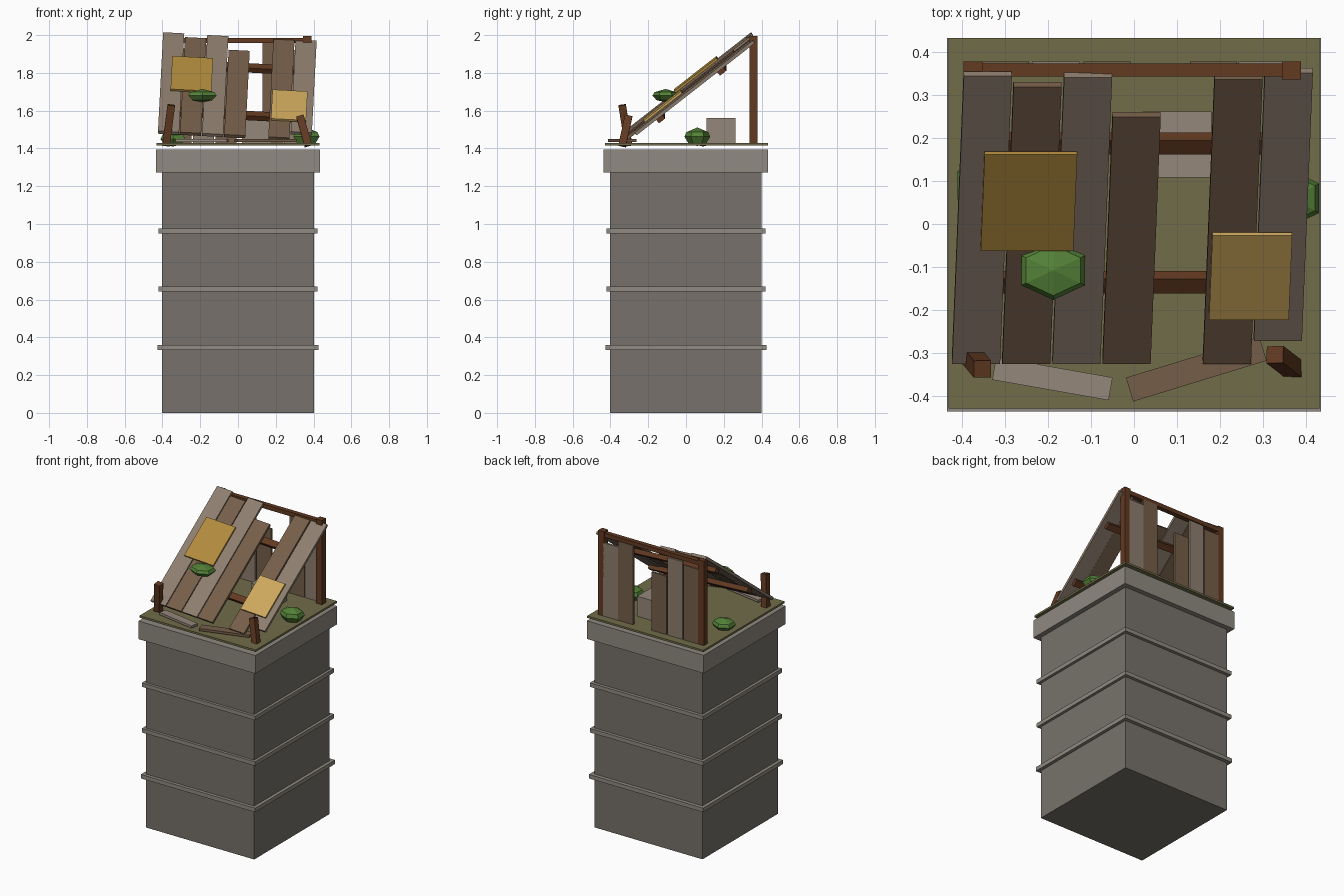
import bpy, bmesh
from math import radians, sin, cos, pi
from mathutils import Matrix, Vector

if "Cube" in bpy.data.objects:
    bpy.data.objects.remove(bpy.data.objects["Cube"])


def material(name, r, g, b):
    m = bpy.data.materials.new(name)
    m.diffuse_color = tuple((c / 255) ** 2.2 for c in (r, g, b)) + (1,)
    m.use_nodes = True
    m.node_tree.nodes["Principled BSDF"].inputs["Base Color"].default_value = m.diffuse_color
    return m


STONE = material("stone", 118, 113, 106)
TRIM = material("pale_stone", 142, 137, 128)
MOSS = material("moss", 112, 108, 74)
GREY_WOOD = material("weathered_wood", 140, 125, 110)
BROWN_WOOD = material("brown_wood", 116, 94, 74)
BEAM = material("dark_timber", 98, 60, 38)
GOLD = material("old_sheet", 176, 138, 64)
PALE_GOLD = material("pale_sheet", 204, 166, 92)
LEAF = material("leaf", 84, 128, 58)
CRATE = material("crate_wood", 148, 134, 122)


def finish(name, bm, mat):
    bmesh.ops.recalc_face_normals(bm, faces=bm.faces)
    me = bpy.data.meshes.new(name)
    bm.to_mesh(me)
    bm.free()
    me.materials.append(mat)
    ob = bpy.data.objects.new(name, me)
    bpy.context.collection.objects.link(ob)
    return ob


def box(name, centre, size, mat, frame=Matrix()):
    bm = bmesh.new()
    bmesh.ops.create_cube(bm, size=1)
    m = frame @ Matrix.Translation(centre) @ Matrix.Diagonal((*size, 1))
    bmesh.ops.transform(bm, matrix=m, verts=bm.verts)
    return finish(name, bm, mat)


def span(name, lo, hi, mat):
    lo, hi = Vector(lo), Vector(hi)
    return box(name, (lo + hi) / 2, hi - lo, mat)


def leaning_post(name, bottom, top, width, mat):
    # square post whose axis runs between two points
    b, t = Vector(bottom), Vector(top)
    d = t - b
    rot = Vector((0, 0, 1)).rotation_difference(d).to_matrix().to_4x4()
    return box(name, (0, 0, 0), (width, width, d.length), mat,
               Matrix.Translation((b + t) / 2) @ rot)


def bush(name, centre, rx, ry, rz):
    # six-sided faceted clump
    bm = bmesh.new()
    rings = [[bm.verts.new((r * cos(a), r * sin(a), z))
              for a in (pi / 6 + k * pi / 3 for k in range(6))]
             for r, z in ((0.85, 0.5), (1, 0), (0.7, -0.7))]
    for lower, upper in zip(rings, rings[1:]):
        for k in range(6):
            j = (k + 1) % 6
            bm.faces.new((lower[k], lower[j], upper[j], upper[k]))
    for ring, z in ((rings[0], 1), (rings[-1], -1)):
        tip = bm.verts.new((0, 0, z))
        for k in range(6):
            bm.faces.new((ring[k], ring[(k + 1) % 6], tip))
    m = Matrix.Translation(centre) @ Matrix.Diagonal((rx, ry, rz, 1))
    bmesh.ops.transform(bm, matrix=m, verts=bm.verts)
    return finish(name, bm, LEAF)


# Stone tower
span("tower_body", (-0.403, -0.403, 0), (0.403, 0.4, 1.28), STONE)
for i, z in enumerate((0.346, 0.655, 0.962)):
    w = 0.425 if i == 0 else 0.421
    box(f"tower_band_{i + 1}", (0, 0, z), (2 * w, 2 * w, 0.027), TRIM)
box("tower_cap", (0, -0.002, 1.333), (0.87, 0.87, 0.122), TRIM)
box("moss_floor", (0, 0.002, 1.421), (0.865, 0.863, 0.013), MOSS)

# Standing frame
for side, x in (("left", -0.375), ("right", 0.367)):
    span(f"back_post_{side}", (x - 0.022, 0.336, 1.415), (x + 0.022, 0.378, 1.995), BEAM)
span("back_beam", (-0.37, 0.343, 1.957), (0.367, 0.374, 1.985), BEAM)
leaning_post("front_post_left", (-0.381, -0.304, 1.415), (-0.353, -0.338, 1.63), 0.04, BEAM)
leaning_post("front_post_right", (0.372, -0.338, 1.415), (0.328, -0.304, 1.57), 0.04, BEAM)

# Back wall planks: x, height, material
for i, (x, h, mat) in enumerate(((-0.30, 0.51, BROWN_WOOD), (-0.182, 0.53, GREY_WOOD),
                                 (-0.063, 0.40, BROWN_WOOD), (0.185, 0.54, BROWN_WOOD),
                                 (0.298, 0.50, GREY_WOOD))):
    box(f"wall_plank_{i + 1}", (x, 0.371, 1.42 + h / 2), (0.11, 0.014, h), mat)

# Sloping roof, tipped a little to the right
ROOF = (Matrix.Translation((0, 0.011, 1.722)) @ Matrix.Rotation(radians(3), 4, 'Y')
        @ Matrix.Rotation(radians(38), 4, 'X'))
V = cos(radians(38))
for i, (u, y0, y1, mat) in enumerate(((-0.355, -0.32, 0.35, GREY_WOOD),
                                      (-0.238, -0.32, 0.325, BROWN_WOOD),
                                      (-0.121, -0.32, 0.347, GREY_WOOD),
                                      (-0.004, -0.32, 0.255, BROWN_WOOD),
                                      (0.230, -0.32, 0.342, BROWN_WOOD),
                                      (0.347, -0.271, 0.354, GREY_WOOD))):
    box(f"roof_plank_{i + 1}", (u, ((y0 + y1) / 2 - 0.011) / V, -0.006 if i == 5 else 0),
        (0.112, (y1 - y0) / V, 0.018), mat, ROOF)
for i, v in enumerate((-0.205, 0.205)):
    box(f"roof_purlin_{i + 1}", (0, v, -0.024), (0.74, 0.042, 0.03), BEAM, ROOF)
box("roof_sheet_left", (-0.248, 0.068, 0.019), (0.216, 0.285, 0.012), GOLD, ROOF)
box("roof_sheet_right", (0.276, -0.155, 0.017), (0.186, 0.25, 0.012), PALE_GOLD, ROOF)

# Crate and fallen boards
span("crate", (0.02, 0.108, 1.425), (0.18, 0.262, 1.562), CRATE)
for name, x, y, ang, size, mat in (
        ("fallen_board_left", -0.19, -0.36, -10, (0.275, 0.054, 0.016), CRATE),
        ("fallen_board_right", 0.145, -0.338, 17, (0.325, 0.058, 0.016), BROWN_WOOD)):
    box(name, (0, 0, 0), size, mat,
        Matrix.Translation((x, y, 1.443)) @ Matrix.Rotation(radians(ang), 4, 'Z'))

# Bushes
bush("bush_roof", (-0.188, -0.108, 1.68), 0.086, 0.069, 0.035)
bush("bush_left", (-0.345, 0.09, 1.45), 0.076, 0.066, 0.04)
bush("bush_right", (0.362, 0.06, 1.462), 0.08, 0.068, 0.049)
